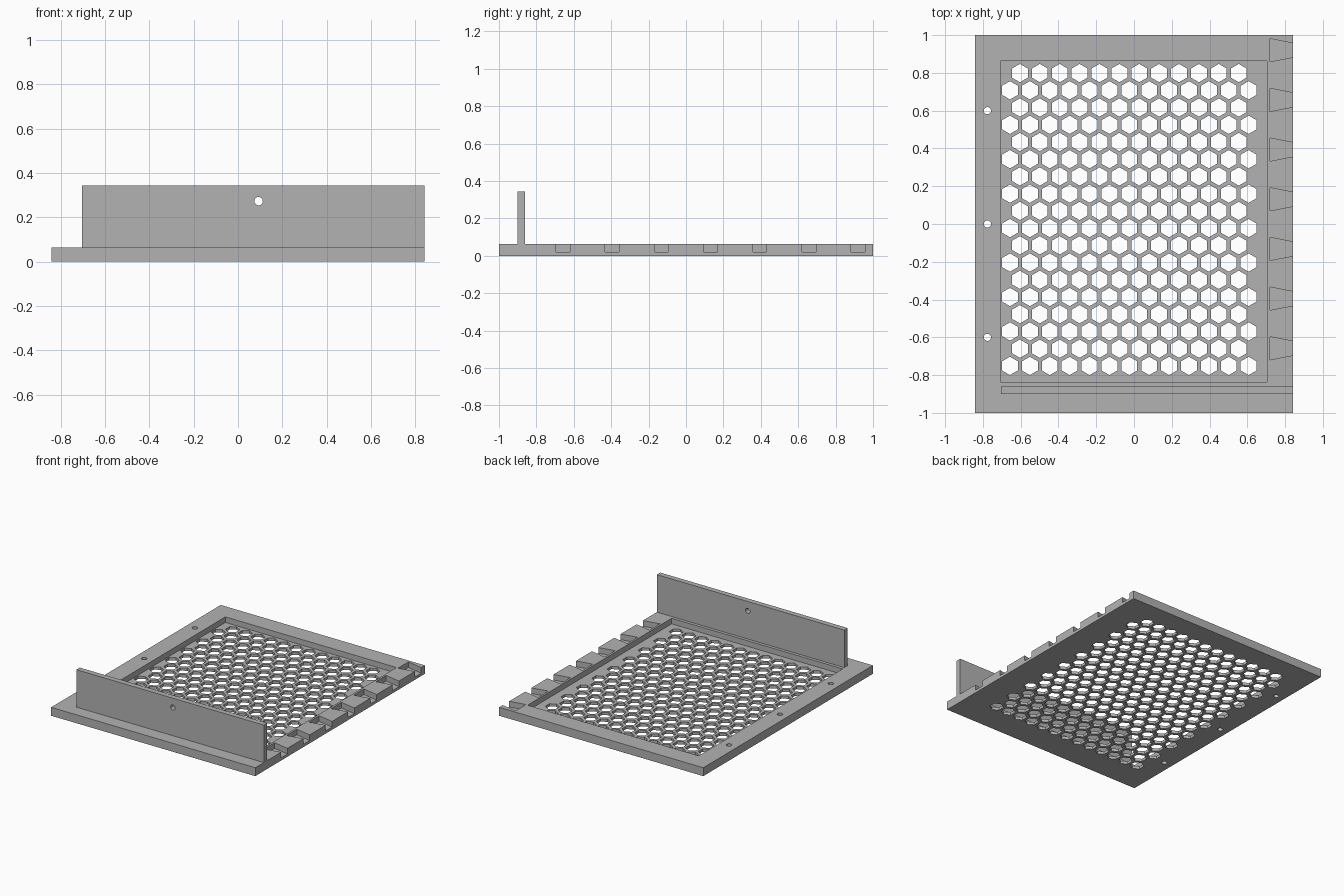
import bpy
import bmesh
import math
from mathutils import Matrix

if "Cube" in bpy.data.objects:
    bpy.data.objects.remove(bpy.data.objects["Cube"], do_unlink=True)

W, L, T = 0.843, 1.0, 0.063      # half width, half length, plate thickness
FLOOR = 0.021                    # floor height of the tray and the notches
WALL_TOP = 0.343

grey = bpy.data.materials.new("plain_grey")
grey.use_nodes = True
grey.diffuse_color = (0.45, 0.45, 0.45, 1)
grey.node_tree.nodes["Principled BSDF"].inputs["Base Color"].default_value = (0.45, 0.45, 0.45, 1)


def prism(bm, pts, z0, z1):
    """Extrude an anticlockwise outline from z0 to z1."""
    low = [bm.verts.new((x, y, z0)) for x, y in pts]
    high = [bm.verts.new((x, y, z1)) for x, y in pts]
    bm.faces.new(low[::-1])
    bm.faces.new(high)
    n = len(pts)
    for i in range(n):
        j = (i + 1) % n
        bm.faces.new((low[i], low[j], high[j], high[i]))


def rect(x0, x1, y0, y1):
    return [(x0, y0), (x1, y0), (x1, y1), (x0, y1)]


def ring(x, y, r, n):
    """Regular outline with one corner pointing along y."""
    angles = [math.pi / 2 + math.tau * i / n for i in range(n)]
    return [(x + r * math.cos(a), y + r * math.sin(a)) for a in angles]


def make(name, bm):
    mesh = bpy.data.meshes.new(name)
    bm.to_mesh(mesh)
    bm.free()
    mesh.materials.append(grey)
    obj = bpy.data.objects.new(name, mesh)
    bpy.context.scene.collection.objects.link(obj)
    return obj


def carve(obj, cutters):
    """Cut each cutter out of the part, then discard the cutters."""
    for c in cutters:
        c.hide_render = True
        mod = obj.modifiers.new(c.name, 'BOOLEAN')
        mod.operation = 'DIFFERENCE'
        mod.solver = 'EXACT'
        mod.object = c
    graph = bpy.context.evaluated_depsgraph_get()
    mesh = bpy.data.meshes.new_from_object(obj.evaluated_get(graph))
    obj.modifiers.clear()
    obj.data = mesh
    for c in cutters:
        bpy.data.objects.remove(c, do_unlink=True)


# Base plate
bm = bmesh.new()
prism(bm, rect(-W, W, -L, L), 0, T)
plate = make("base_plate", bm)

# Shallow tray and the row of dovetail notches along the side edge
bm = bmesh.new()
prism(bm, rect(-0.708, 0.705, -0.837, 0.862), FLOOR, T + 0.1)
for i in range(7):
    y = 0.92 - 0.263 * i
    inner, outer, over = 0.061, 0.037, 0.02
    flare = outer - over * (inner - outer) / (W - 0.72)
    prism(bm, [(0.72, y - inner), (W + over, y - flare),
               (W + over, y + flare), (0.72, y + inner)], FLOOR, T + 0.1)
pockets = make("pocket_cutter", bm)

# Honeycomb openings and three screw holes
bm = bmesh.new()
pitch = 0.1053
for row in range(18):
    odd = row % 2
    for col in range(12 + odd):
        x = -0.604 + pitch * (col - odd / 2)
        y = 0.799 - row * pitch * math.sqrt(3) / 2
        prism(bm, ring(x, y, 0.0485, 6), -0.1, T + 0.1)
for y in (-0.6, 0, 0.6):
    prism(bm, ring(-0.776, y, 0.019, 24), -0.1, T + 0.1)
holes = make("hole_cutter", bm)
carve(plate, [pockets, holes])

# Upright wall near the front, with one round hole
bm = bmesh.new()
prism(bm, rect(-0.705, W, -0.9, -0.86), T, WALL_TOP)
wall = make("upright_wall", bm)
bm = bmesh.new()
prism(bm, ring(0, 0, 0.019, 24), -0.1, 0.1)
bm.transform(Matrix.Translation((0.093, -0.88, 0.273)) @ Matrix.Rotation(math.pi / 2, 4, 'X'))
carve(wall, [make("wall_hole_cutter", bm)])
